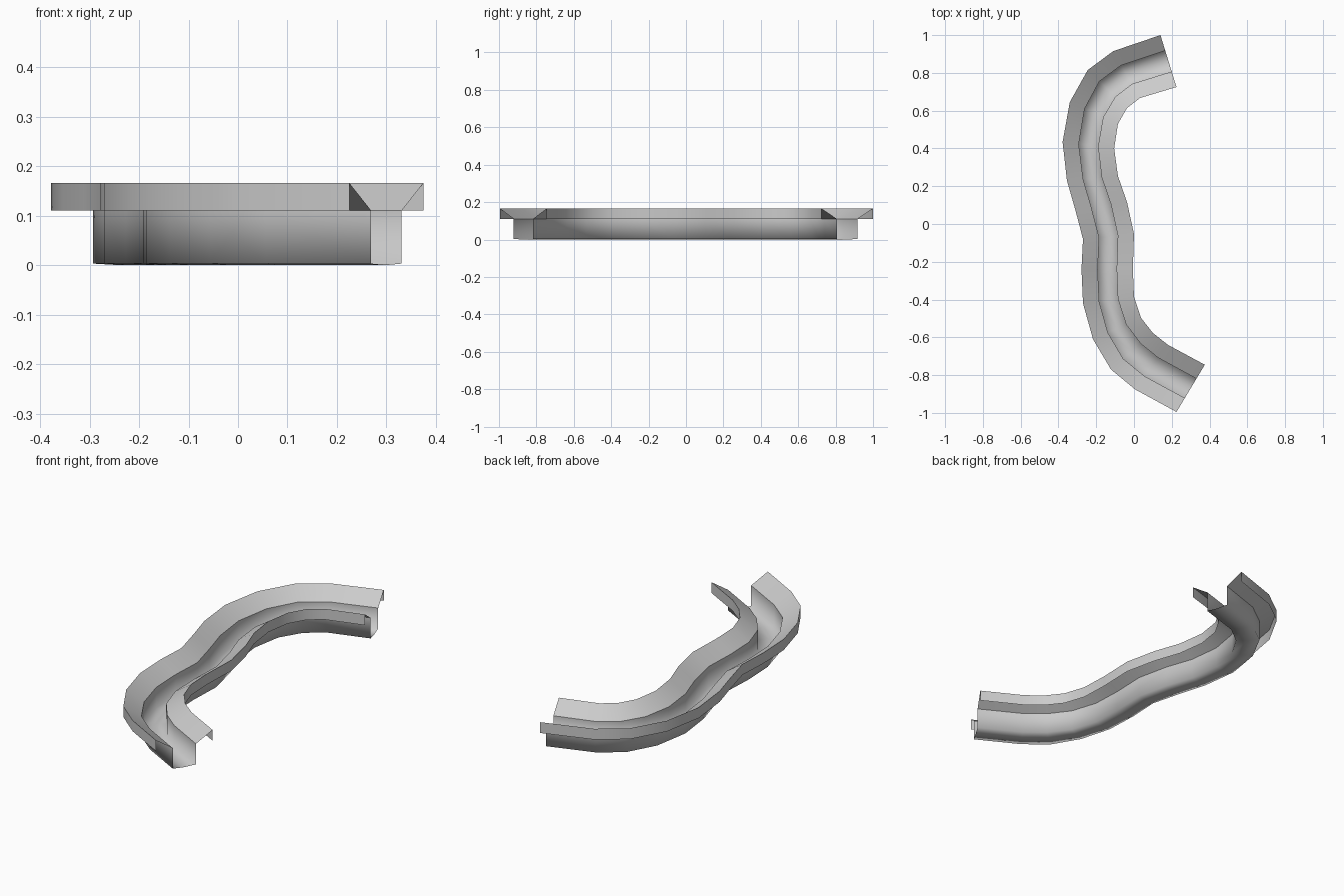
import bpy
import bmesh
from mathutils import Vector

# Remove the default object
default_cube = bpy.data.objects.get("Cube")
if default_cube:
    bpy.data.objects.remove(default_cube, do_unlink=True)

# Material
grey = bpy.data.materials.new("plain_grey")
grey.use_nodes = True
colour = (0.6, 0.6, 0.6, 1.0)
grey.diffuse_color = colour
grey.node_tree.nodes["Principled BSDF"].inputs["Base Color"].default_value = colour

# Outer rims of the winding channel, from the back end to the front end
left_rim = [(.14, 1), (-.11, .915), (-.245, .815), (-.34, .645), (-.378, .434),
            (-.355, .23), (-.312, .08), (-.27, -.08), (-.278, -.24), (-.27, -.42),
            (-.217, -.61), (-.122, -.77), (.005, -.875), (.225, -.995)]
right_rim = [(.225, .725), (.032, .667), (-.037, .614), (-.085, .53), (-.105, .4),
             (-.085, .254), (-.037, .116), (0, -.053), (-.006, -.238), (0, -.386),
             (.037, -.497), (.1, -.577), (.18, -.64), (.375, -.745)]

rim_height = 0.166
ledge_height = 0.11
bank_width = 0.086
floor_edge_height = 0.003


def cross_section(left, right):
    """One open section: skirt, bank, wall, floor, wall, bank, skirt."""
    left, right = Vector(left), Vector(right)
    step = (right - left).normalized() * bank_width
    inner_left, inner_right = left + step, right - step
    middle = (left + right) / 2
    outline = [
        (left, ledge_height), (left, rim_height),
        (inner_left, ledge_height), (inner_left, floor_edge_height),
        (middle, 0),
        (inner_right, floor_edge_height), (inner_right, ledge_height),
        (right, rim_height), (right, ledge_height),
    ]
    return [point.to_3d() + Vector((0, 0, height)) for point, height in outline]


# Loft the sections into one open sheet
bm = bmesh.new()
rows = [[bm.verts.new(co) for co in cross_section(left, right)]
        for left, right in zip(left_rim, right_rim)]
for back, front in zip(rows, rows[1:]):
    for i in range(len(back) - 1):
        face = bm.faces.new((back[i], front[i], front[i + 1], back[i + 1]))
        face.smooth = True

# Keep the rims and ledges crisp; the walls blend softly into the floor
crisp_lines = (1, 2, 6, 7)
for back, front in zip(rows, rows[1:]):
    for i in crisp_lines:
        bm.edges.get((back[i], front[i])).smooth = False

mesh = bpy.data.meshes.new("winding_channel")
bm.to_mesh(mesh)
bm.free()
mesh.materials.append(grey)
channel = bpy.data.objects.new("winding_channel", mesh)
bpy.context.collection.objects.link(channel)
